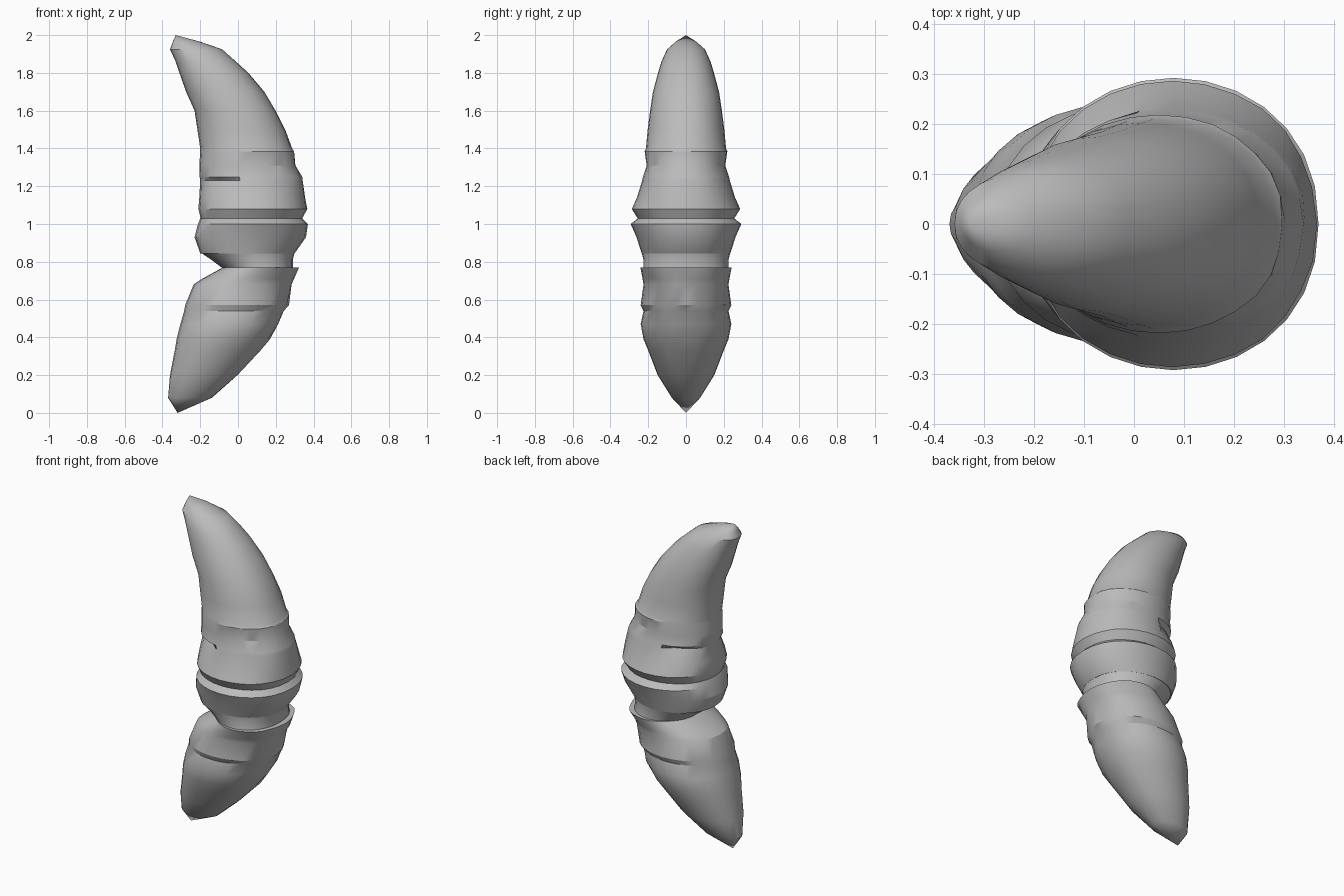
import bpy, bmesh, math

cube = bpy.data.objects.get("Cube")
if cube:
    bpy.data.objects.remove(cube, do_unlink=True)

grey = bpy.data.materials.new("warm grey")
grey.use_nodes = True
grey.diffuse_color = (0.5, 0.5, 0.5, 1)
grey.node_tree.nodes["Principled BSDF"].inputs["Base Color"].default_value = (0.5, 0.5, 0.5, 1)

SEGMENTS = 28


def loft(name, rings, ripple=0.0, dent=None):
    """Skin egg-shaped rings given as (height, inner x, outer x, half width)."""
    bm = bmesh.new()
    rows = []
    for k, (z, inner, outer, half) in enumerate(rings):
        centre, radius = (inner + outer) / 2, (outer - inner) / 2
        row = []
        for i in range(SEGMENTS):
            a = math.tau * i / SEGMENTS
            c, s = math.cos(a), math.sin(a)
            # folds run diagonally over the rounded back
            swell = 1 + ripple * math.sin(7 * a + 2 * k) * max(0, c)
            x = centre + radius * c * swell
            y = half * math.copysign(abs(s) ** 0.9, s) * swell
            if dent and k == dent and x < -0.02:
                y *= 0.84
            row.append(bm.verts.new((x, y, z)))
        rows.append(row)
    for low, high in zip(rows, rows[1:]):
        for i in range(SEGMENTS):
            j = (i + 1) % SEGMENTS
            bm.faces.new((low[i], low[j], high[j], high[i]))
    bm.faces.new(rows[0][::-1])
    bm.faces.new(rows[-1])
    bmesh.ops.remove_doubles(bm, verts=bm.verts, dist=0.0005)
    bmesh.ops.recalc_face_normals(bm, faces=bm.faces)
    mesh = bpy.data.meshes.new(name)
    bm.to_mesh(mesh)
    bm.free()
    mesh.materials.append(grey)
    obj = bpy.data.objects.new(name, mesh)
    bpy.context.collection.objects.link(obj)
    bpy.ops.object.select_all(action='DESELECT')
    obj.select_set(True)
    bpy.context.view_layer.objects.active = obj
    bpy.ops.object.shade_smooth_by_angle(angle=math.radians(28))


# Lower horn: pointed tip widening to a flared rim
loft("lower_horn", [
    (0, -0.32, -0.32, 0), (0.08, -0.37, -0.14, 0.075),
    (0.2, -0.36, 0, 0.15), (0.33, -0.335, 0.12, 0.2),
    (0.39, -0.325, 0.165, 0.225), (0.47, -0.305, 0.215, 0.24),
    (0.54, -0.285, 0.245, 0.225), (0.57, -0.28, 0.265, 0.24),
    (0.68, -0.235, 0.285, 0.225), (0.71, -0.19, 0.3, 0.23),
    (0.77, -0.08, 0.32, 0.242)], ripple=0.018)

# Neck between the horn and the thick band
loft("fold_neck", [
    (0.765, -0.08, 0.29, 0.225), (0.81, -0.14, 0.29, 0.225),
    (0.85, -0.2, 0.3, 0.235)])

# Thick folded band around the middle
loft("middle_band", [
    (0.845, -0.2, 0.3, 0.235), (0.93, -0.23, 0.36, 0.262),
    (1, -0.212, 0.37, 0.293), (1.03, -0.2, 0.34, 0.255)])

# Upper horn: undercut lip, dented flap, small step, curved tip
loft("upper_horn", [
    (1.02, -0.195, 0.335, 0.25), (1.08, -0.21, 0.365, 0.287),
    (1.14, -0.205, 0.357, 0.26), (1.23, -0.2, 0.343, 0.232),
    (1.25, -0.203, 0.338, 0.228), (1.31, -0.205, 0.305, 0.208),
    (1.385, -0.2, 0.298, 0.219), (1.4, -0.2, 0.285, 0.212),
    (1.5, -0.215, 0.25, 0.203), (1.6, -0.23, 0.2, 0.19),
    (1.7, -0.275, 0.138, 0.175), (1.8, -0.31, 0.055, 0.148),
    (1.86, -0.33, -0.01, 0.13), (1.925, -0.36, -0.085, 0.1),
    (1.965, -0.345, -0.2, 0.055), (2, -0.33, -0.33, 0)], ripple=0.008, dent=3)
